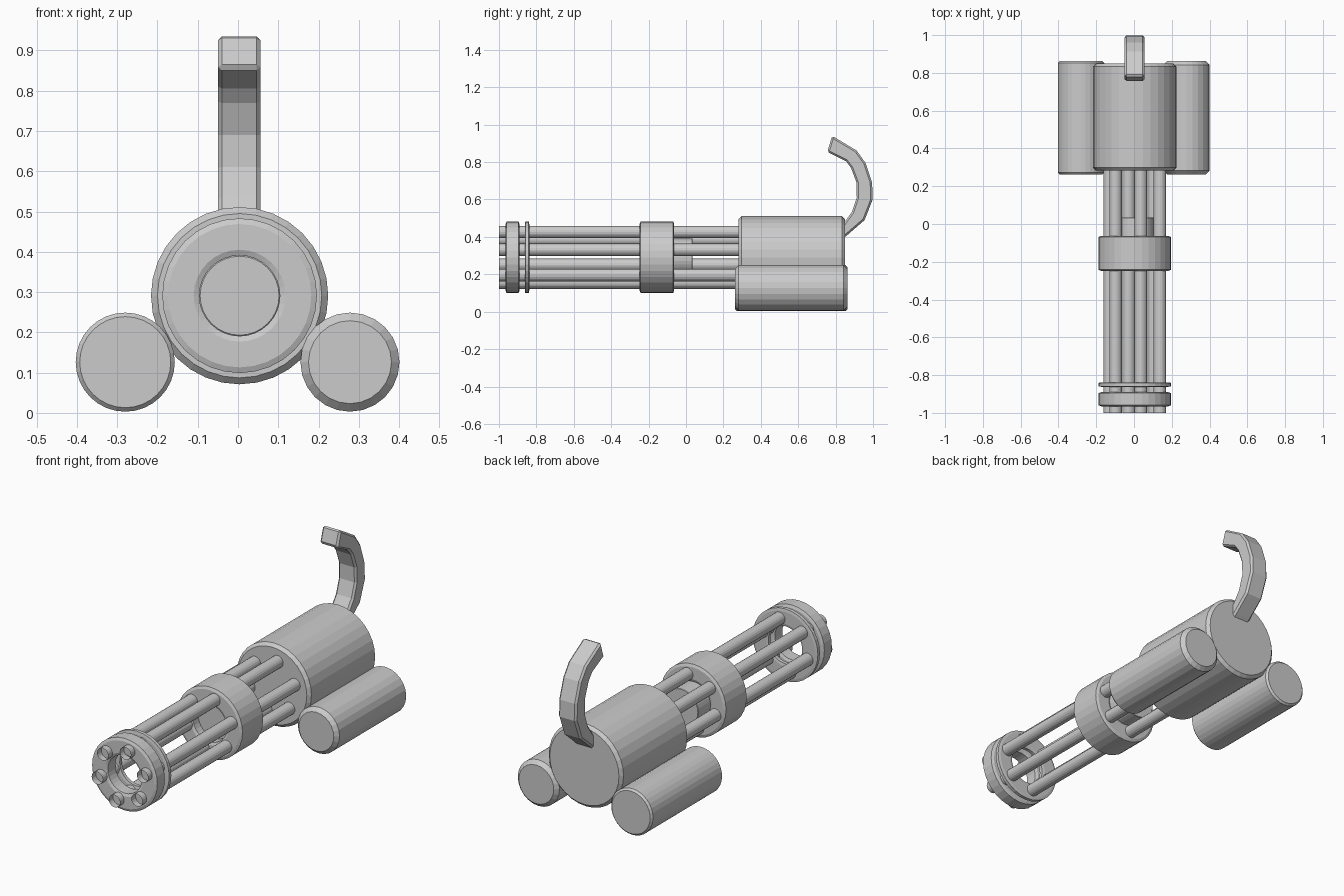
import bpy, bmesh, math
from mathutils import Matrix

if "Cube" in bpy.data.objects:
    bpy.data.objects.remove(bpy.data.objects["Cube"])

AXIS_X, AXIS_Z = 0.004, 0.291   # barrel axis


def finish(name, bm, bevel=0.0):
    bmesh.ops.recalc_face_normals(bm, faces=bm.faces)
    mesh = bpy.data.meshes.new(name)
    bm.to_mesh(mesh)
    bm.free()
    ob = bpy.data.objects.new(name, mesh)
    bpy.context.collection.objects.link(ob)
    if bevel:
        mod = ob.modifiers.new("bevel", 'BEVEL')
        mod.width = bevel
        mod.segments = 1
        mod.limit_method = 'ANGLE'
        mod.angle_limit = math.radians(40)
    return ob


def lathe(name, profile, x, z, sides, closed=False):
    """Revolve (radius, y) points about an axis parallel to y."""
    bm = bmesh.new()
    rings = []
    for r, y in profile:
        rings.append([bm.verts.new((x + r * math.cos(2 * math.pi * i / sides), y,
                                    z + r * math.sin(2 * math.pi * i / sides)))
                      for i in range(sides)])
    pairs = list(zip(rings, rings[1:]))
    if closed:
        pairs.append((rings[-1], rings[0]))
    else:
        bm.faces.new(rings[0])
        bm.faces.new(rings[-1])
    for a, b in pairs:
        for i in range(sides):
            j = (i + 1) % sides
            bm.faces.new((a[i], a[j], b[j], b[i]))
    return finish(name, bm)


def drum(name, x, z, r, y0, y1, c, sides):
    return lathe(name, [(r - c, y0), (r, y0 + c), (r, y1 - c), (r - c, y1)], x, z, sides)


def collar(name, y0, y1, c):
    """Chamfered ring holding the barrels."""
    ro, ri, d = 0.192, 0.10, 0.014
    return lathe(name, [(ri, y0 + c), (ri + d, y0), (ro - d, y0), (ro, y0 + c),
                        (ro, y1 - c), (ro - d, y1), (ri + d, y1), (ri, y1 - c)],
                 AXIS_X, AXIS_Z, 32, closed=True)


# main housing and the two side drums
drum("housing", AXIS_X, AXIS_Z, 0.22, 0.282, 0.85, 0.016, 32)
drum("drum_left", -0.28, 0.126, 0.123, 0.262, 0.863, 0.010, 32)
drum("drum_right", 0.278, 0.126, 0.123, 0.262, 0.863, 0.020, 24)

# barrel collars and the core behind the middle one
collar("front_collar", -0.965, -0.89, 0.006)
collar("thin_collar", -0.862, -0.838, 0.003)
collar("middle_collar", -0.248, -0.063, 0.006)
drum("core", AXIS_X, AXIS_Z, 0.10, -0.20, 0.035, 0.002, 32)

# six open barrels
for k in range(6):
    a = math.radians(76.7 + 60 * k)
    bm = bmesh.new()
    bmesh.ops.create_cone(bm, cap_ends=False, segments=20, radius1=0.033,
                          radius2=0.033, depth=1.3,
                          matrix=Matrix.Translation((AXIS_X + 0.139 * math.cos(a), -0.35,
                                                     AXIS_Z + 0.139 * math.sin(a)))
                          @ Matrix.Rotation(math.pi / 2, 4, 'X'))
    finish(f"barrel_{k + 1}", bm)

# curved rear handle: paired outer and inner (y, z) points
outer = [(0.80, 0.36), (0.865, 0.412), (0.955, 0.49), (0.998, 0.60), (0.995, 0.69),
         (0.96, 0.795), (0.912, 0.862), (0.782, 0.94)]
inner = [(0.80, 0.44), (0.845, 0.475), (0.888, 0.535), (0.913, 0.61), (0.912, 0.69),
         (0.882, 0.77), (0.855, 0.805), (0.755, 0.855)]
bm = bmesh.new()
sections = []
for (yo, zo), (yi, zi) in zip(outer, inner):
    sections.append([bm.verts.new(p) for p in ((-0.05, yo, zo), (0.056, yo, zo),
                                               (0.056, yi, zi), (-0.05, yi, zi))])
for s, t in zip(sections, sections[1:]):
    for i in range(4):
        j = (i + 1) % 4
        bm.faces.new((s[i], s[j], t[j], t[i]))
bm.faces.new(sections[0])
bm.faces.new(sections[-1])
finish("handle", bm, bevel=0.01)
